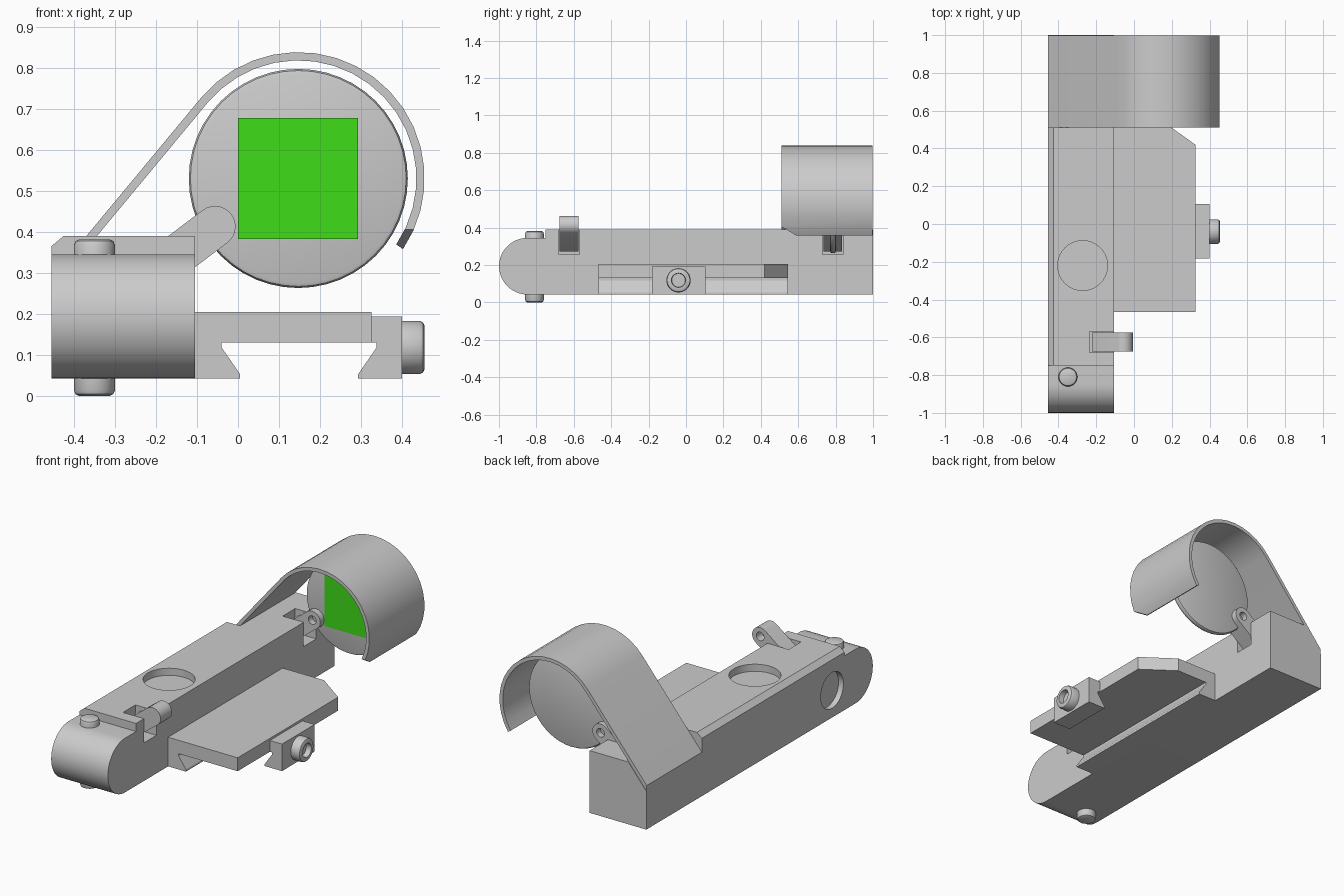
import bpy, bmesh
from math import sin, cos, pi, radians, tan
from mathutils import Vector

if "Cube" in bpy.data.objects:
    bpy.data.objects.remove(bpy.data.objects["Cube"])


def finish(name, bm):
    bmesh.ops.recalc_face_normals(bm, faces=bm.faces)
    me = bpy.data.meshes.new(name)
    bm.to_mesh(me)
    bm.free()
    ob = bpy.data.objects.new(name, me)
    bpy.context.collection.objects.link(ob)
    return ob


def place(axis, u, v, t):
    return {'x': (t, u, v), 'y': (u, t, v), 'z': (u, v, t)}[axis]


def prism(name, pts, axis, a, b):
    """Extrude a 2D outline from a to b along an axis."""
    bm = bmesh.new()
    face = bm.faces.new([bm.verts.new(place(axis, u, v, a)) for u, v in pts])
    new = bmesh.ops.extrude_face_region(bm, geom=[face])['geom']
    bmesh.ops.translate(bm, vec=Vector(place(axis, 0, 0, b - a)),
                        verts=[g for g in new if isinstance(g, bmesh.types.BMVert)])
    return finish(name, bm)


def lathe(name, profile, axis, cu, cv, n=32):
    """Turn (radius, position) pairs about an axis and cap both ends."""
    bm = bmesh.new()
    rings = [[bm.verts.new(place(axis, cu + r * cos(2 * pi * i / n), cv + r * sin(2 * pi * i / n), t))
              for i in range(n)] for r, t in profile]
    for p, q in zip(rings, rings[1:]):
        for i in range(n):
            j = (i + 1) % n
            bm.faces.new((p[i], p[j], q[j], q[i]))
    bm.faces.new(rings[0])
    bm.faces.new(rings[-1])
    return finish(name, bm)


def rect(u0, u1, v0, v1):
    return [(u0, v0), (u1, v0), (u1, v1), (u0, v1)]


def arc(cu, cv, r, a0, a1, n):
    return [(cu + r * cos(radians(a0 + (a1 - a0) * i / n)),
             cv + r * sin(radians(a0 + (a1 - a0) * i / n))) for i in range(n + 1)]


def cut(ob, *cutters):
    bpy.context.view_layer.objects.active = ob
    for c in cutters:
        c.hide_render = True
        m = ob.modifiers.new("cut", 'BOOLEAN')
        m.operation, m.object, m.solver = 'DIFFERENCE', c, 'EXACT'
        bpy.ops.object.modifier_apply(modifier=m.name)
        bpy.data.objects.remove(c, do_unlink=True)


LX, LZ = 0.147, 0.53            # lens centre
XL, XR = -0.455, -0.105         # body sides
LUGS = (-0.625, 0.785)          # hinge lug positions along y
TANGENT = 140.3                 # where the hood turns straight


def line_z(r, x):
    """Height of the straight hood wall at x, for a hood radius r."""
    a = radians(TANGENT)
    return LZ + r * sin(a) + (x - LX - r * cos(a)) * tan(a - pi / 2)


# Body: side outline with a rounded nose
body = prism("body", [(1, 0.042), (1, 0.39), (-0.75, 0.39), (-0.75, 0.345)]
             + arc(-0.848, 0.1935, 0.1515, 90, 270, 24), 'x', XL, XR)
cut(body,
    prism("edge_cut", [(-0.48, 0.344), (-0.40, 0.411), (-0.48, 0.43)], 'y', -1.1, 0.51),
    prism("hood_seat_cut", [(-0.50, line_z(0.288, -0.50)), (-0.30, line_z(0.288, -0.30)),
                            (-0.50, 0.5)], 'y', 0.51, 1.1),
    lathe("top_recess", [(0.132, 0.35), (0.132, 0.5)], 'z', -0.272, -0.22, 40),
    lathe("side_recess", [(0.1, -0.5), (0.1, -0.425)], 'x', -0.64, 0.1935, 40),
    *[prism("lug_slot", rect(-0.235, 0, 0.255, 0.5), 'y', y - 0.055, y + 0.055) for y in LUGS])

# Curved hood with a cropped lower front corner
outer = [(XL, line_z(0.308, XL))] + arc(LX, LZ, 0.308, TANGENT, -34, 18)
inner = [(XL, line_z(0.288, XL))] + arc(LX, LZ, 0.288, TANGENT, -34, 18)
hood = prism("hood", outer + inner[::-1], 'y', 0.51, 0.997)
cut(hood, prism("corner_cut", [(0.48, 0.423), (0.62, 0.339), (0.48, 0.339)], 'x', 0.3, 0.5))

# Lens disc and the green panel in front of it
lens = lathe("lens", [(0.255, 0.77), (0.263, 0.773), (0.267, 0.781), (0.267, 0.791),
                      (0.263, 0.799), (0.255, 0.802)], 'y', LX, LZ, 48)
panel = prism("green_panel", rect(0, 0.293, 0.383, 0.678), 'y', 0.765, 0.771)
green = bpy.data.materials.new("green")
green.diffuse_color = (0.05, 0.72, 0.01, 1)
green.use_nodes = True
green.node_tree.nodes["Principled BSDF"].inputs["Base Color"].default_value = green.diffuse_color
panel.data.materials.append(green)

# Hinge lugs: the front one has a blind hole, the rear one is drilled through
lugs = []
for name, y, hole in (("front_lug", LUGS[0], 0.0), ("rear_lug", LUGS[1], -0.1)):
    cu, cv, tilt = -0.056, 0.413, 37
    tail = (-0.17 * cos(radians(tilt)), -0.17 * sin(radians(tilt)))
    end = arc(cu, cv, 0.05, tilt - 90, tilt + 90, 14)
    lug = prism(name, end + [(end[-1][0] + tail[0], end[-1][1] + tail[1]),
                             (end[0][0] + tail[0], end[0][1] + tail[1])], 'y', y - 0.05, y + 0.05)
    cut(lug, lathe("pin_hole", [(0.024, y + hole), (0.024, y + 0.1)], 'y', cu, cv, 24))
    lugs.append(lug)

# Mounting plate with fixed dovetail jaw
plate = prism("mount_plate", [(XR, -0.467), (0.325, -0.467), (0.325, 0.42), (0.15, 0.545),
                              (XR, 0.545)], 'z', 0.13, 0.205)
prism("fixed_jaw", [(XR, 0.13), (-0.04, 0.13), (-0.04, 0.118), (0.005, 0.053),
                    (0.005, 0.042), (XR, 0.042)], 'y', -0.467, 0.545)

# Movable clamp jaw and its screw
prism("clamp_jaw", [(0.325, 0.193), (0.40, 0.193), (0.40, 0.042), (0.293, 0.042),
                    (0.293, 0.053), (0.338, 0.118), (0.338, 0.13), (0.325, 0.13)],
      'y', -0.183, 0.105)
screw = lathe("clamp_screw", [(0.065, 0.40), (0.065, 0.443), (0.061, 0.451), (0.053, 0.455),
                              (0.038, 0.455), (0.036, 0.425)], 'x', -0.04, 0.118)

# Pivot pin heads above and below the nose
pins = [lathe("pin_top", [(0.05, 0.33), (0.05, 0.368), (0.046, 0.377), (0.038, 0.381)], 'z', -0.35, -0.81),
        lathe("pin_bottom", [(0.05, 0.06), (0.05, 0.013), (0.046, 0.004), (0.038, 0)], 'z', -0.35, -0.81)]

# Smooth the round parts, keeping edges sharp
for ob in [body, hood, lens, screw, *lugs, *pins]:
    bpy.ops.object.select_all(action='DESELECT')
    ob.select_set(True)
    bpy.context.view_layer.objects.active = ob
    bpy.ops.object.shade_smooth_by_angle(angle=radians(30))
